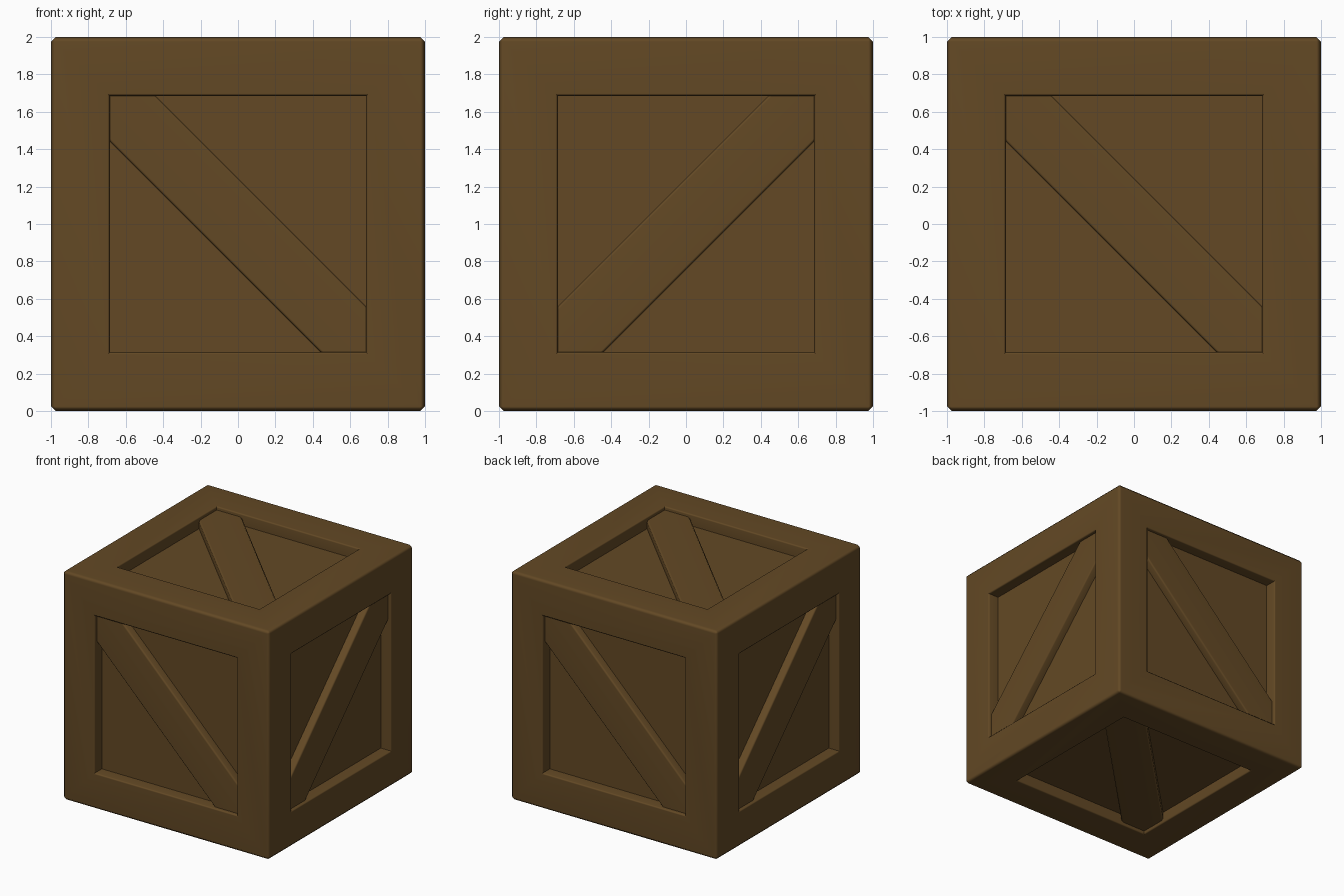
import bpy, bmesh, math
from mathutils import Matrix

if "Cube" in bpy.data.objects:
    bpy.data.objects.remove(bpy.data.objects["Cube"])

OPEN = 0.685    # half size of the panel opening
DEPTH = 0.10    # recess depth
BRACE = 0.07    # brace height above the panel
HALF = 0.245    # where the brace edges cross the axes
CENTRE = Matrix.Translation((0, 0, 1))

wood = bpy.data.materials.new("brown wood")
wood.diffuse_color = (0.125, 0.066, 0.018, 1)
wood.use_nodes = True
wood.node_tree.nodes["Principled BSDF"].inputs["Base Color"].default_value = wood.diffuse_color


def finish(bm, name):
    me = bpy.data.meshes.new(name)
    bmesh.ops.recalc_face_normals(bm, faces=bm.faces)
    bm.to_mesh(me)
    bm.free()
    me.materials.append(wood)
    ob = bpy.data.objects.new(name, me)
    bpy.context.collection.objects.link(ob)
    bpy.context.view_layer.objects.active = ob
    ob.select_set(True)
    bpy.ops.object.shade_smooth_by_angle(angle=math.radians(50))
    ob.select_set(False)
    ob.modifiers.new("weighted", 'WEIGHTED_NORMAL').keep_sharp = True
    return ob


# crate body: cube with a framed recess in all six sides
bm = bmesh.new()
bmesh.ops.create_cube(bm, size=2)
panels = list(bm.faces)
bmesh.ops.inset_individual(bm, faces=panels, thickness=1 - OPEN, use_even_offset=True)
rim_mid = [(e.verts[0].co + e.verts[1].co) / 2 for f in panels for e in f.edges]
for f in bmesh.ops.extrude_discrete_faces(bm, faces=panels)["faces"]:
    bmesh.ops.translate(bm, verts=f.verts, vec=-f.normal * DEPTH)


def edges_where(test):
    return [e for e in bm.edges if test((e.verts[0].co + e.verts[1].co) / 2)]


rim = edges_where(lambda m: any((m - r).length < 1e-4 for r in rim_mid))
bmesh.ops.bevel(bm, geom=rim, offset=0.012, segments=1, affect='EDGES')
outer = edges_where(lambda m: sum(abs(abs(c) - 1) < 1e-4 for c in m) == 2)
bmesh.ops.bevel(bm, geom=outer, offset=0.025, segments=1, affect='EDGES')
finish(bm, "crate_body").matrix_world = CENTRE


# diagonal braces: hexagon outline reaching into two opposite corners
def brace(name, rot, flip):
    bm = bmesh.new()
    a, b = OPEN, HALF - OPEN
    pts = [(-a, a), (b, a), (a, b), (a, -a), (-b, -a), (-a, -b)]
    base = 1 - DEPTH
    face = bm.faces.new([bm.verts.new((-x if flip else x, y, base)) for x, y in pts])
    top = bmesh.ops.extrude_face_region(bm, geom=[face])["geom"]
    bmesh.ops.translate(bm, verts=[v for v in top if isinstance(v, bmesh.types.BMVert)],
                        vec=(0, 0, BRACE))
    long = [e for e in bm.edges if e.calc_length() > 1
            and all(v.co.z > base + 0.01 for v in e.verts)]
    bmesh.ops.bevel(bm, geom=long, offset=0.014, segments=1, affect='EDGES')
    finish(bm, name).matrix_world = CENTRE @ rot


R = Matrix.Rotation
q = math.pi / 2
brace("top_brace", Matrix.Identity(4), False)
brace("bottom_brace", R(2 * q, 4, 'X'), False)
for i, side in enumerate(["front", "right", "back", "left"]):
    brace(side + "_brace", R(q * i, 4, 'Z') @ R(q, 4, 'X'), i % 2 == 1)
